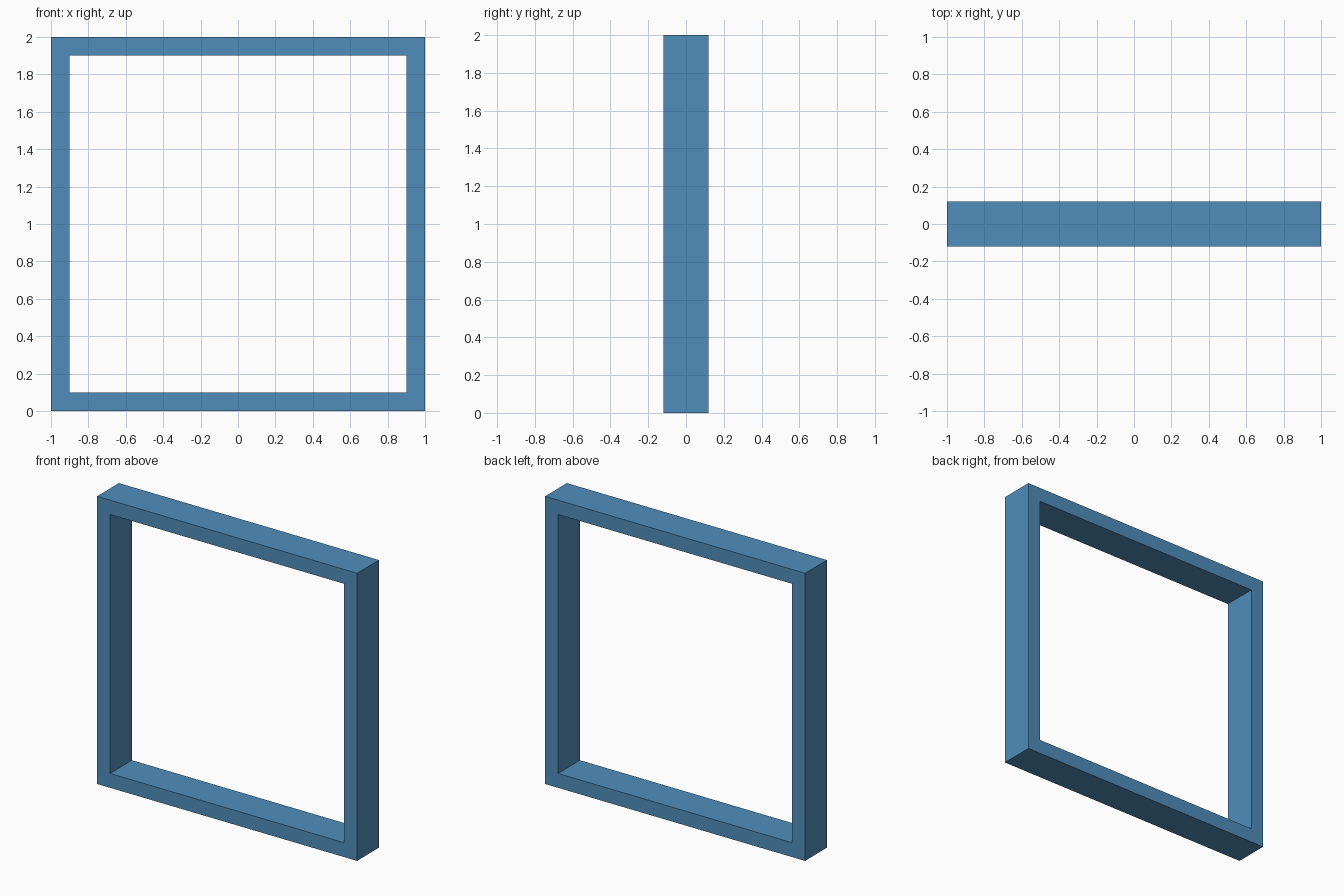
import bpy
import bmesh

if "Cube" in bpy.data.objects:
    bpy.data.objects.remove(bpy.data.objects["Cube"])

SIZE = 2.0      # outer width and height
BORDER = 0.1    # width of the frame bars
DEPTH = 0.24    # front-to-back thickness


def square(bm, half, y):
    """Four corner vertices of an upright square at depth y."""
    corners = [(-1, -1), (1, -1), (1, 1), (-1, 1)]
    return [bm.verts.new((sx * half, y, SIZE / 2 + sz * half)) for sx, sz in corners]


# Square frame: four loops joined into a closed ring with a rectangular section
bm = bmesh.new()
outer, inner = SIZE / 2, SIZE / 2 - BORDER
section = [(outer, -DEPTH / 2), (outer, DEPTH / 2), (inner, DEPTH / 2), (inner, -DEPTH / 2)]
loops = [square(bm, half, y) for half, y in section]
for i in range(4):
    a, b = loops[i], loops[(i + 1) % 4]
    for j in range(4):
        k = (j + 1) % 4
        bm.faces.new((a[j], a[k], b[k], b[j]))
bmesh.ops.recalc_face_normals(bm, faces=bm.faces)

mesh = bpy.data.meshes.new("square_frame")
bm.to_mesh(mesh)
bm.free()
frame = bpy.data.objects.new("square_frame", mesh)
bpy.context.collection.objects.link(frame)

# Blue paint
blue = bpy.data.materials.new("blue")
blue.diffuse_color = (0.08, 0.27, 0.5, 1.0)
blue.use_nodes = True
blue.node_tree.nodes["Principled BSDF"].inputs["Base Color"].default_value = blue.diffuse_color
mesh.materials.append(blue)
